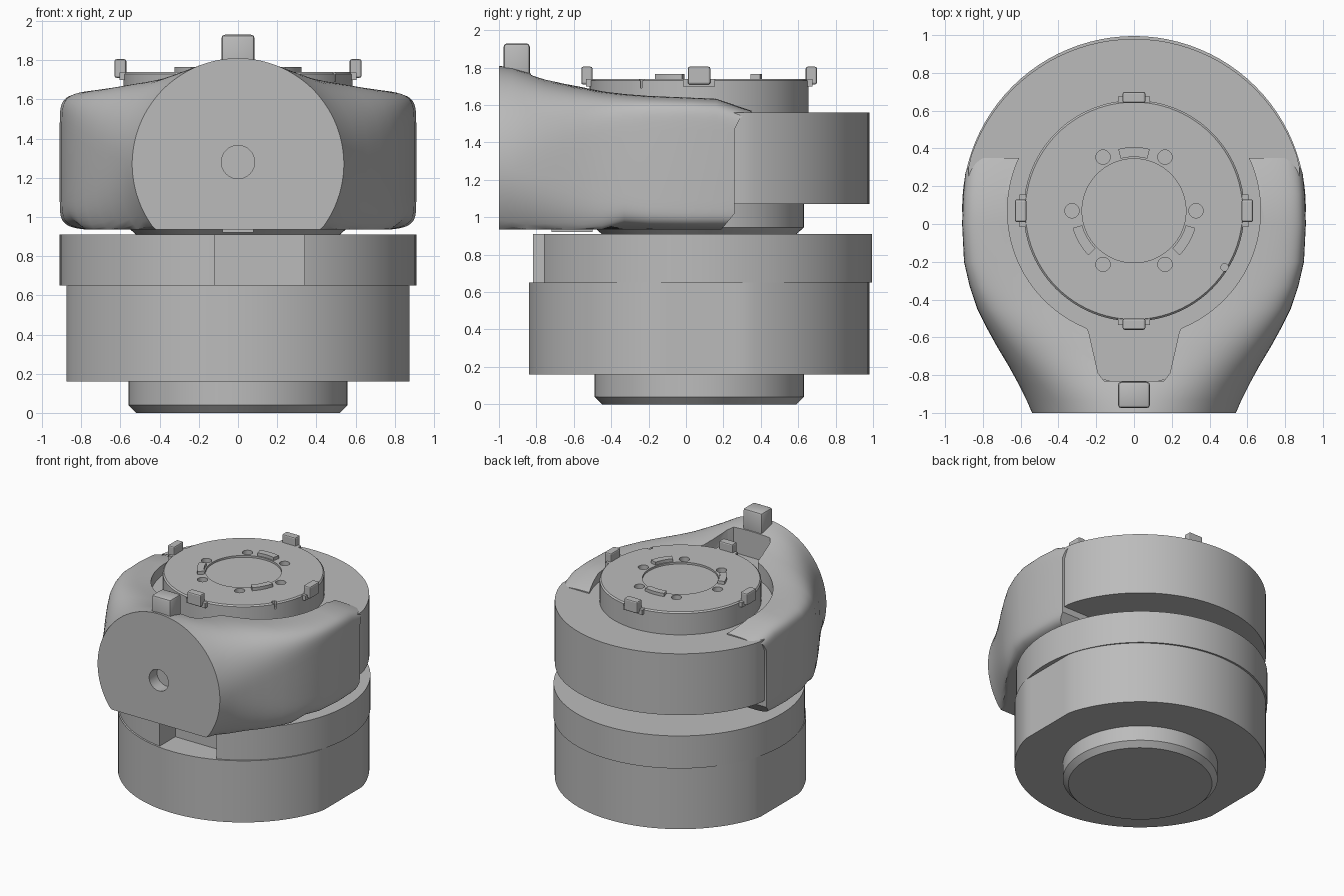
import bpy, bmesh
from math import sin, cos, pi, radians, copysign
from mathutils import Matrix

if "Cube" in bpy.data.objects:
    bpy.data.objects.remove(bpy.data.objects["Cube"])

grey = bpy.data.materials.new("machined_grey")
grey.use_nodes = True
tone = (0.5, 0.5, 0.5, 1)
grey.diffuse_color = tone
grey.node_tree.nodes["Principled BSDF"].inputs["Base Color"].default_value = tone

AXIS = 0.07   # y of the main turning axis
SEG = 96


def finish(name, bm):
    bmesh.ops.recalc_face_normals(bm, faces=bm.faces)
    me = bpy.data.meshes.new(name)
    bm.to_mesh(me)
    bm.free()
    me.materials.append(grey)
    ob = bpy.data.objects.new(name, me)
    bpy.context.collection.objects.link(ob)
    return ob


def activate(ob):
    bpy.ops.object.select_all(action='DESELECT')
    ob.select_set(True)
    bpy.context.view_layer.objects.active = ob


def smooth(ob, angle=30):
    activate(ob)
    bpy.ops.object.shade_smooth_by_angle(angle=radians(angle))
    return ob


def loft(name, rings):
    """Skin a list of equal closed rings and cap both ends."""
    bm = bmesh.new()
    loops = [[bm.verts.new(p) for p in ring] for ring in rings]
    for a, b in zip(loops, loops[1:]):
        for i in range(len(a)):
            j = (i + 1) % len(a)
            bm.faces.new((a[i], a[j], b[j], b[i]))
    bm.faces.new(loops[0])
    bm.faces.new(loops[-1])
    return finish(name, bm)


def lathe(name, profile, x=0, y=AXIS, flat=9, seg=SEG):
    """Turn (radius, z) pairs; flat trims the sides to |x| <= flat."""
    rings = []
    for r, z in profile:
        pts = [(r * cos(2 * pi * i / seg), r * sin(2 * pi * i / seg)) for i in range(seg)]
        rings.append([(x + max(-flat, min(flat, px)), y + py, z) for px, py in pts])
    return loft(name, rings)


def box(name, x0, x1, y0, y1, z0, z1, bevel=0):
    rings = [[(x0, y0, z), (x1, y0, z), (x1, y1, z), (x0, y1, z)] for z in (z0, z1)]
    ob = loft(name, rings)
    if bevel:
        m = ob.modifiers.new("bevel", 'BEVEL')
        m.width, m.segments = bevel, 2
        activate(ob)
        bpy.ops.object.modifier_apply(modifier=m.name)
    return ob


def cut(ob, *cutters):
    for c in cutters:
        c.hide_render = True
        m = ob.modifiers.new("cut", 'BOOLEAN')
        m.object, m.operation, m.solver = c, 'DIFFERENCE', 'EXACT'
        activate(ob)
        bpy.ops.object.modifier_apply(modifier=m.name)
        bpy.data.objects.remove(c)


# Lower drive: plug, flat-sided body and collar with a front notch
smooth(lathe("base_plug", [(0.52, 0), (0.56, 0.04), (0.56, 0.2)]))
smooth(lathe("lower_body", [(0.91, 0.16), (0.91, 0.652)], flat=0.875))
collar = lathe("lower_collar", [(0.91, 0.65), (0.91, 0.91)], y=0.085)
cut(collar, box("notch_cutter", -0.12, 0.34, -1.1, -0.62, 0.6, 1))
smooth(collar)

# Upper drive
smooth(lathe("upper_plug", [(0.52, 0.9), (0.52, 0.91), (0.56, 0.945), (0.56, 1.1)]))
smooth(lathe("upper_body", [(0.91, 1.07), (0.91, 1.56)], flat=0.875))

# Output flange with a recessed centre and six bolt holes
flange = lathe("output_flange", [(0.585, 1.5), (0.585, 1.73), (0.575, 1.74)])
cut(flange, lathe("recess_cutter", [(0.275, 1.725), (0.275, 1.8)]))
for k in range(6):
    a = k * pi / 3
    cut(flange, lathe("bolt_cutter", [(0.038, 1.68), (0.038, 1.8)],
                      0.328 * cos(a), AXIS + 0.328 * sin(a), seg=20))
cut(flange, lathe("pin_cutter", [(0.02, 1.69), (0.02, 1.8)], 0.48, -0.23, seg=12))
smooth(flange)

# Four rim lugs, each a wide foot with a raised block
for k in range(4):
    turn = Matrix.Translation((0, AXIS, 0)) @ Matrix.Rotation(k * pi / 2, 4, 'Z')
    for ob in (box("rim_lug_foot", 0.55, 0.605, -0.085, 0.085, 1.7, 1.738),
               box("rim_lug", 0.57, 0.63, -0.06, 0.06, 1.71, 1.805, 0.01)):
        ob.data.transform(turn)

# Three curved keys around the recess
for k in range(3):
    mid = pi / 2 + k * 2 * pi / 3
    arc = [mid + (i / 8 - 0.5) * 0.5 for i in range(9)]
    outline = ([(0.285, a) for a in arc] + [(0.337, a) for a in reversed(arc)])
    smooth(loft("curved_key", [[(r * cos(a), AXIS + r * sin(a), z) for r, a in outline]
                               for z in (1.72, 1.765)]))

# Shroud: round front face blending into two squared arms
# station: y, half width, top height, squareness
stations = [(-1, 0.54, 1.81, 2), (-0.93, 0.57, 1.8, 2.1), (-0.85, 0.61, 1.775, 2.4),
            (-0.75, 0.665, 1.74, 2.9), (-0.65, 0.725, 1.715, 3.6), (-0.55, 0.78, 1.695, 4.6),
            (-0.45, 0.83, 1.675, 6), (-0.33, 0.87, 1.66, 8), (-0.2, 0.9, 1.65, 10),
            (0, 0.91, 1.642, 11), (0.16, 0.905, 1.635, 11), (0.35, 0.885, 1.57, 11)]
FLOOR, MID = 0.935, 1.27
rings = []
for y, w, top, n in stations:
    ring = []
    drop = 0.54 - 0.2 * min(1, (n - 2) / 6)
    for i in range(SEG):
        t = 2 * pi * (i + 0.5) / SEG
        c, s = cos(t), sin(t)
        px = w * copysign(abs(c) ** (2 / n), c)
        pz = copysign(abs(s) ** (2 / n), s) * (top - MID if s > 0 else drop)
        ring.append((px, y, max(FLOOR, MID + pz)))
    rings.append(ring)
shroud = loft("shroud", rings)

# Hollow it: round bore, tapered front slot, stepped arm ends, front hole
bore = lathe("bore_cutter", [(0.67, 0.5), (0.67, 2.2)])
slot_shape = [(-0.28, -0.5), (-0.24, -0.57), (-0.19, -0.79), (-0.16, -0.83),
              (0.16, -0.83), (0.19, -0.79), (0.24, -0.57), (0.28, -0.5)]
slot = loft("slot_cutter", [[(x, y, z) for x, y in slot_shape] for z in (1.5, 2.2)])
end_shape = [(0.16, 0.9), (0.26, 1.02), (0.26, 1.47), (0.29, 1.53), (0.34, 1.56),
             (0.5, 1.56), (0.5, 0.9)]
ends = loft("arm_end_cutter", [[(x, y, z) for y, z in end_shape] for x in (-1.2, 1.2)])
hole = lathe("hole_cutter", [(0.085, -0.1), (0.085, 0.1)], y=0, seg=32)
hole.data.transform(Matrix.Translation((0, -1, 1.28)) @ Matrix.Rotation(pi / 2, 4, 'X'))
cut(shroud, bore, slot, ends, hole)
smooth(shroud, 35)

# Post on the shroud crown and pad beneath it
smooth(box("crown_post", -0.085, 0.085, -0.975, -0.835, 1.7, 1.93, 0.018))
box("under_pad", -0.08, 0.08, -0.72, -0.5, 0.92, 0.95)
